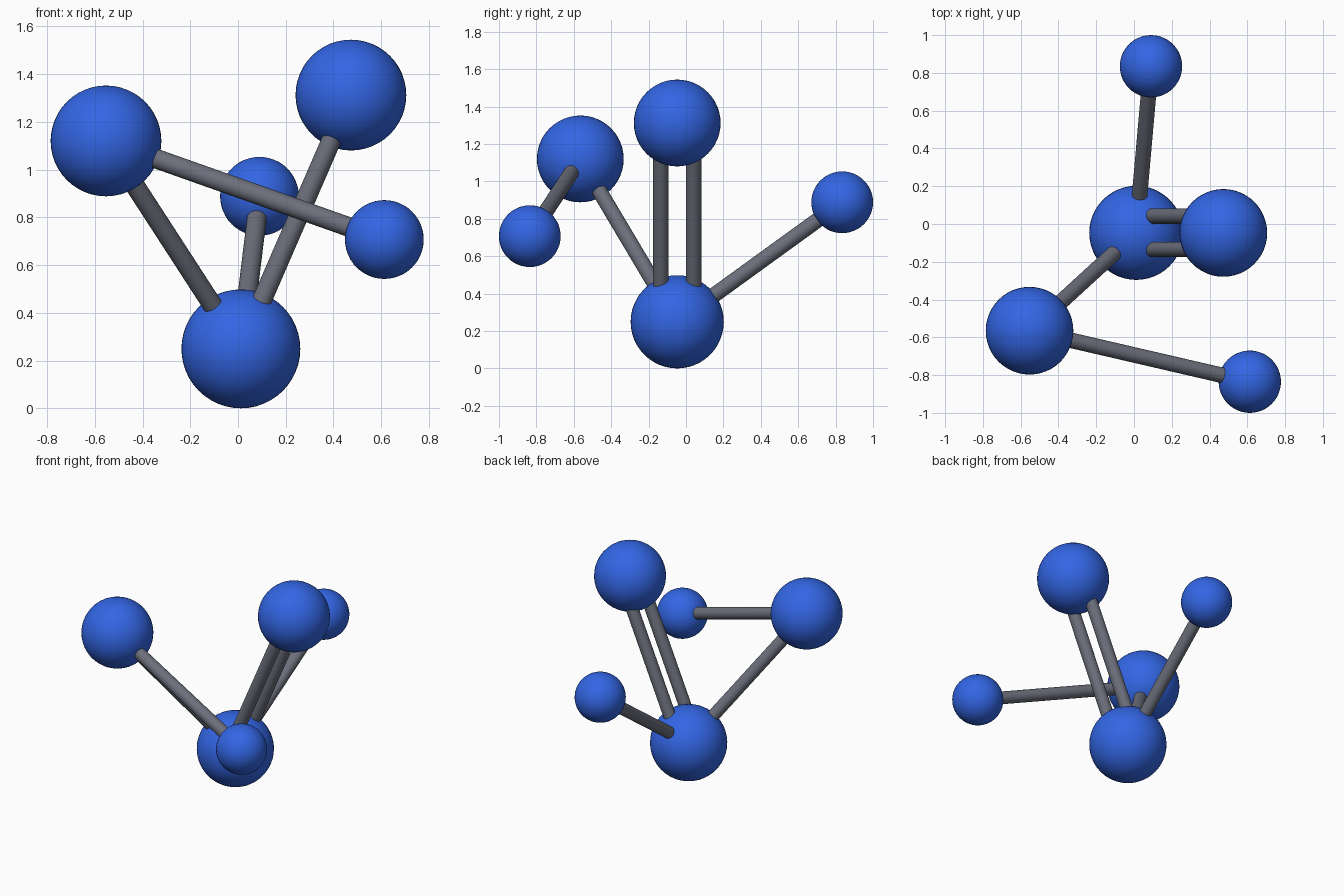
import bpy
from mathutils import Vector

cube = bpy.data.objects.get("Cube")
if cube:
    bpy.data.objects.remove(cube, do_unlink=True)


def make_material(name, color):
    mat = bpy.data.materials.new(name)
    mat.use_nodes = True
    mat.diffuse_color = color
    mat.node_tree.nodes["Principled BSDF"].inputs["Base Color"].default_value = color
    return mat


blue = make_material("blue", (0.033, 0.133, 0.78, 1))
grey = make_material("slate grey", (0.15, 0.16, 0.2, 1))


def finish(name, mat):
    obj = bpy.context.object
    obj.name = name
    obj.data.materials.append(mat)
    bpy.ops.object.shade_smooth_by_angle()


def ball(name, center, radius):
    bpy.ops.mesh.primitive_uv_sphere_add(segments=48, ring_count=24,
                                         radius=radius, location=center)
    finish(name, blue)


def rod(name, start, end, shift=0.0):
    offset = Vector((0, shift, 0))
    a, b = Vector(start) + offset, Vector(end) + offset
    bpy.ops.mesh.primitive_cylinder_add(
        vertices=32, radius=0.041, depth=(b - a).length, location=(a + b) / 2,
        rotation=(b - a).to_track_quat("Z", "Y").to_euler())
    finish(name, grey)


# Balls: centre and radius
balls = {
    "base": ((0.012, -0.047, 0.249), 0.249),
    "right": ((-0.553, -0.565, 1.12), 0.232),
    "left": ((0.473, -0.047, 1.312), 0.232),
    "back": ((0.09, 0.835, 0.888), 0.165),
    "front": ((0.613, -0.835, 0.707), 0.165),
}
for name, (center, radius) in balls.items():
    ball(name + "_ball", center, radius)

# Connecting rods; the base and left balls share a parallel pair
links = [("base", "right", 0), ("base", "back", 0), ("right", "front", 0),
         ("base", "left", -0.088), ("base", "left", 0.088)]
for first, second, shift in links:
    side = "" if not shift else "_front" if shift < 0 else "_rear"
    rod(f"{first}_to_{second}_rod{side}", balls[first][0], balls[second][0], shift)
